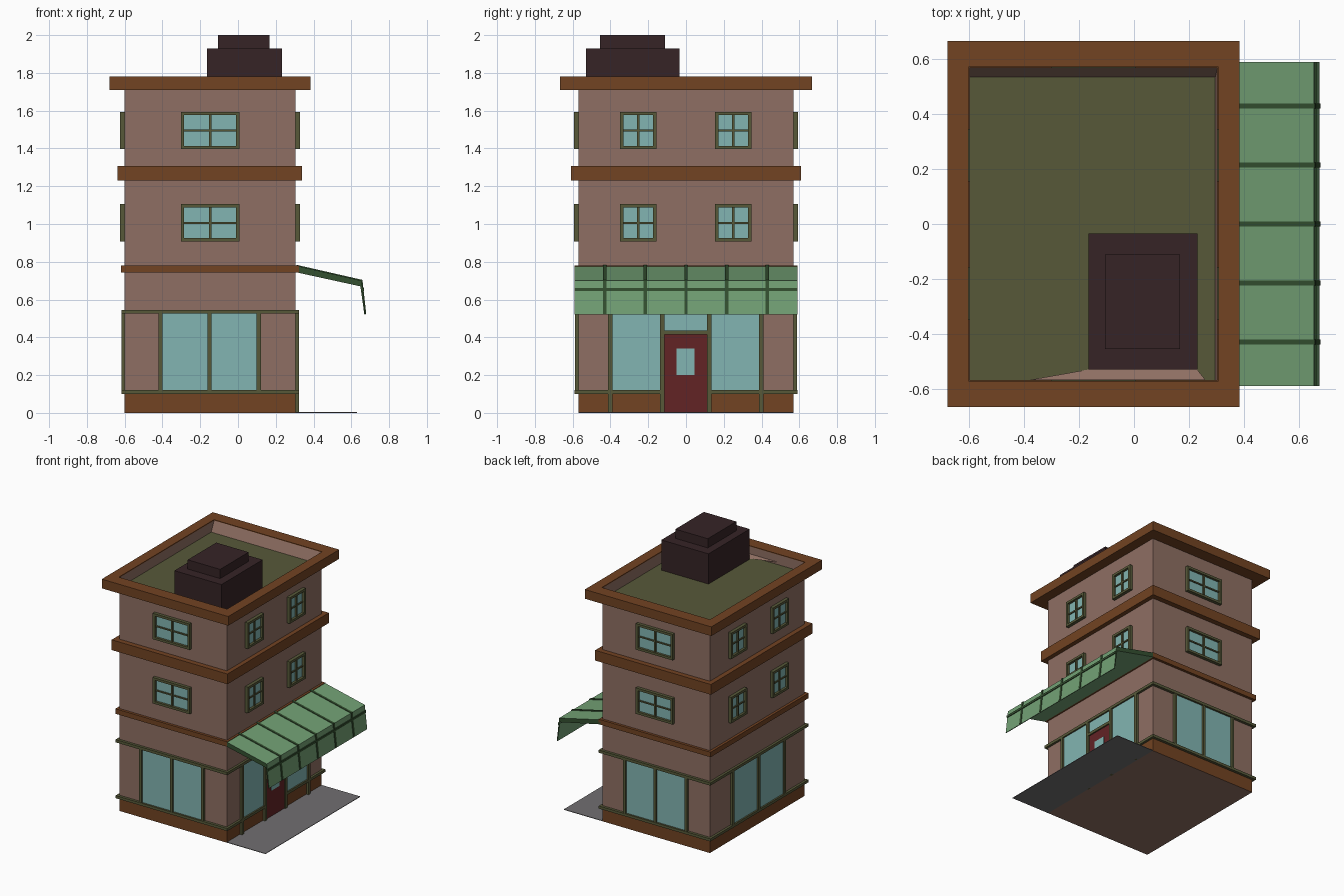
import bpy, bmesh
from mathutils import Vector

cube = bpy.data.objects.get("Cube")
if cube:
    bpy.data.objects.remove(cube, do_unlink=True)


def material(name, r, g, b):
    # convert 8-bit display values to linear
    col = [((c / 255 + 0.055) / 1.055) ** 2.4 for c in (r, g, b)] + [1]
    m = bpy.data.materials.new(name)
    m.use_nodes = True
    m.diffuse_color = col
    m.node_tree.nodes["Principled BSDF"].inputs["Base Color"].default_value = col
    return m


WALL = material("dusty_pink_wall", 143, 111, 99)
BROWN = material("brown_trim", 114, 67, 34)
OLIVE = material("olive_frame", 87, 89, 57)
GLASS = material("pale_teal_glass", 130, 181, 178)
GREEN = material("awning_green", 115, 161, 117)
DARK = material("dark_green", 52, 80, 48)
UNIT = material("dark_maroon_unit", 54, 36, 38)
RED = material("door_red", 98, 35, 37)
GREY = material("pavement_grey", 113, 111, 113)

# Wall planes of the building
X0, X1, Y = -0.6, 0.305, 0.57


def finish(name, bm, *mats):
    bmesh.ops.recalc_face_normals(bm, faces=bm.faces)
    me = bpy.data.meshes.new(name)
    bm.to_mesh(me)
    bm.free()
    for m in mats:
        me.materials.append(m)
    ob = bpy.data.objects.new(name, me)
    bpy.context.scene.collection.objects.link(ob)
    return ob


def add_box(bm, x0, x1, y0, y1, z0, z1):
    vs = bmesh.ops.create_cube(bm, size=1)["verts"]
    for v in vs:
        v.co = Vector(((x0 + x1) / 2 + v.co.x * (x1 - x0),
                       (y0 + y1) / 2 + v.co.y * (y1 - y0),
                       (z0 + z1) / 2 + v.co.z * (z1 - z0)))


def boxes(name, mat, *dims):
    bm = bmesh.new()
    for d in dims:
        add_box(bm, *d)
    return finish(name, bm, mat)


def on(side, u0, u1, z0, z1, depth):
    """Box standing proud of one wall; u runs along that wall."""
    e = 0.004
    return {"front": (u0, u1, -Y - depth, -Y + e, z0, z1),
            "back": (u0, u1, Y - e, Y + depth, z0, z1),
            "left": (X1 - e, X1 + depth, u0, u1, z0, z1),
            "right": (X0 - depth, X0 + e, u0, u1, z0, z1)}[side]


def window(side, name, u0, u1, z0, z1):
    t, um, zm = 0.018, (u0 + u1) / 2, (z0 + z1) / 2
    boxes(name + "_glass", GLASS, on(side, u0 + t, u1 - t, z0 + t, z1 - t, 0.006))
    boxes(name + "_frame", OLIVE,
          on(side, u0, u1, z0, z0 + t, 0.024), on(side, u0, u1, z1 - t, z1, 0.024),
          on(side, u0, u0 + t, z0 + t, z1 - t, 0.024),
          on(side, u1 - t, u1, z0 + t, z1 - t, 0.024),
          on(side, um - 0.007, um + 0.007, z0 + t, z1 - t, 0.016),
          on(side, u0 + t, u1 - t, zm - 0.005, zm + 0.005, 0.014))


# Body with a brown plinth, open at the top
bm = bmesh.new()
add_box(bm, X0, X1, -Y, Y, 0, 1.72)
bmesh.ops.bisect_plane(bm, geom=bm.verts[:] + bm.edges[:] + bm.faces[:],
                       plane_co=(0, 0, 0.1), plane_no=(0, 0, 1))
bm.normal_update()
for f in bm.faces:
    f.material_index = int(f.calc_center_median().z < 0.1 and abs(f.normal.z) < 0.5)
bmesh.ops.delete(bm, geom=[f for f in bm.faces if f.normal.z > 0.5], context="FACES")
finish("building_walls", bm, WALL, BROWN)

# Pavement slab under the awning
boxes("pavement", GREY, (X1, 0.63, -Y, Y, 0, 0.004))

# Horizontal mouldings between floors
boxes("lower_moulding", BROWN, (-0.62, 0.322, -0.59, 0.59, 0.742, 0.78))
boxes("middle_moulding", BROWN, (-0.637, 0.338, -0.61, 0.61, 1.23, 1.308))

# Cornice ring around the roof
ix0, ix1, iy = X0 - 0.003, X1 + 0.003, Y + 0.002
boxes("cornice", BROWN,
      (-0.68, 0.385, -0.667, -iy, 1.71, 1.78), (-0.68, 0.385, iy, 0.667, 1.71, 1.78),
      (-0.68, ix0, -iy, iy, 1.71, 1.78), (ix1, 0.385, -iy, iy, 1.71, 1.78))

# Roof deck with a sloped lining inside the cornice
bm = bmesh.new()
rim = [bm.verts.new((x, y, 1.775)) for x, y in
       ((X0, -Y), (X1, -Y), (X1, Y), (X0, Y))]
floor = [bm.verts.new((x, y, 1.7)) for x, y in
         ((X0, -Y), (0.296, -Y), (0.296, 0.535), (X0, 0.535))]
for i in range(4):
    j = (i + 1) % 4
    bm.faces.new((rim[i], rim[j], floor[j], floor[i]))
bm.faces.new(floor).material_index = 1
deck = finish("roof_deck", bm, WALL, OLIVE)
deck.data.flip_normals() if deck.data.polygons[4].normal.z < 0 else None

# Small ramp between the rooftop unit and the front parapet
bm = bmesh.new()
bm.faces.new([bm.verts.new(p) for p in ((-0.38, -0.568, 1.72), (0.26, -0.568, 1.72),
                                        (0.23, -0.53, 1.704), (-0.165, -0.53, 1.704))])
finish("roof_ramp", bm, WALL)

# Rooftop unit
boxes("rooftop_unit", UNIT, (-0.165, 0.232, -0.53, -0.035, 1.69, 1.93),
      (-0.105, 0.168, -0.455, -0.112, 1.93, 2.0))

# Upper floor windows
for floor_name, z in (("second_floor", 0.907), ("third_floor", 1.396)):
    for side in ("front", "back"):
        window(side, f"{floor_name}_{side}_window", -0.303, 0.008, z, z + 0.198)
    for side in ("left", "right"):
        for n, c in (("front", -0.253), ("back", 0.25)):
            window(side, f"{floor_name}_{side}_{n}_window", c - 0.096, c + 0.096, z, z + 0.198)

# Shop ledges running round the ground floor
boxes("upper_shop_ledge", OLIVE, (-0.618, 0.322, -0.59, 0.59, 0.525, 0.546))
boxes("lower_shop_ledge", OLIVE,
      (-0.618, 0.322, -0.59, -Y, 0.1, 0.12), (-0.618, 0.322, Y, 0.59, 0.1, 0.12),
      (-0.618, X0, -Y, Y, 0.1, 0.12),
      (X1, 0.322, -Y, -0.12, 0.1, 0.12), (X1, 0.322, 0.12, Y, 0.1, 0.12))

# Shop windows on the three plain sides
for side, posts in (("front", (-0.41, -0.15, 0.11)), ("back", (-0.41, -0.15, 0.11)),
                    ("right", (-0.31, 0, 0.31))):
    boxes(side + "_shop_glass", GLASS, on(side, posts[0], posts[2], 0.12, 0.525, 0.006))
    boxes(side + "_shop_posts", OLIVE,
          *[on(side, p - 0.011, p + 0.011, 0.12, 0.525, 0.018) for p in posts])

# Entrance side: glass, posts, door and transom
boxes("entrance_shop_glass", GLASS, on("left", -0.4, -0.12, 0.12, 0.525, 0.006),
      on("left", 0.12, 0.4, 0.12, 0.525, 0.006))
boxes("entrance_posts", OLIVE,
      *[on("left", p - 0.012, p + 0.012, 0, 0.525, 0.018) for p in (-0.402, -0.125, 0.124, 0.398)])
boxes("door", RED, on("left", -0.113, 0.112, 0.004, 0.416, 0.008))
boxes("door_window", GLASS, on("left", -0.05, 0.045, 0.2, 0.342, 0.012))
boxes("door_lintel", OLIVE, on("left", -0.12, 0.12, 0.416, 0.437, 0.018))
boxes("door_transom", GLASS, on("left", -0.113, 0.112, 0.437, 0.525, 0.006))


# Awning: one profile swept along y, reused for the stripes
def awning_piece(name, y0, y1, lift, *mats):
    profile = ((X1, 0.78), (0.655, 0.70), (0.675, 0.52),
               (0.669, 0.52), (0.648, 0.67), (X1, 0.745))
    bm = bmesh.new()
    f = bm.faces.new([bm.verts.new((x + lift, y0, z + lift)) for x, z in profile])
    new = bmesh.ops.extrude_face_region(bm, geom=[f])["geom"]
    bmesh.ops.translate(bm, vec=(0, y1 - y0, 0),
                        verts=[v for v in new if isinstance(v, bmesh.types.BMVert)])
    bm.normal_update()
    for f in bm.faces:
        f.material_index = int(len(mats) > 1 and abs(f.normal.y) > 0.5)
    return finish(name, bm, *mats)


awning_piece("awning", -0.59, 0.59, 0, GREEN, DARK)
for i in range(-2, 3):
    awning_piece(f"awning_stripe_{i + 3}", i * 0.215 - 0.009, i * 0.215 + 0.009, 0.004, DARK)
boxes("awning_front_band", DARK, (0.653, 0.667, -0.59, 0.59, 0.645, 0.661))
